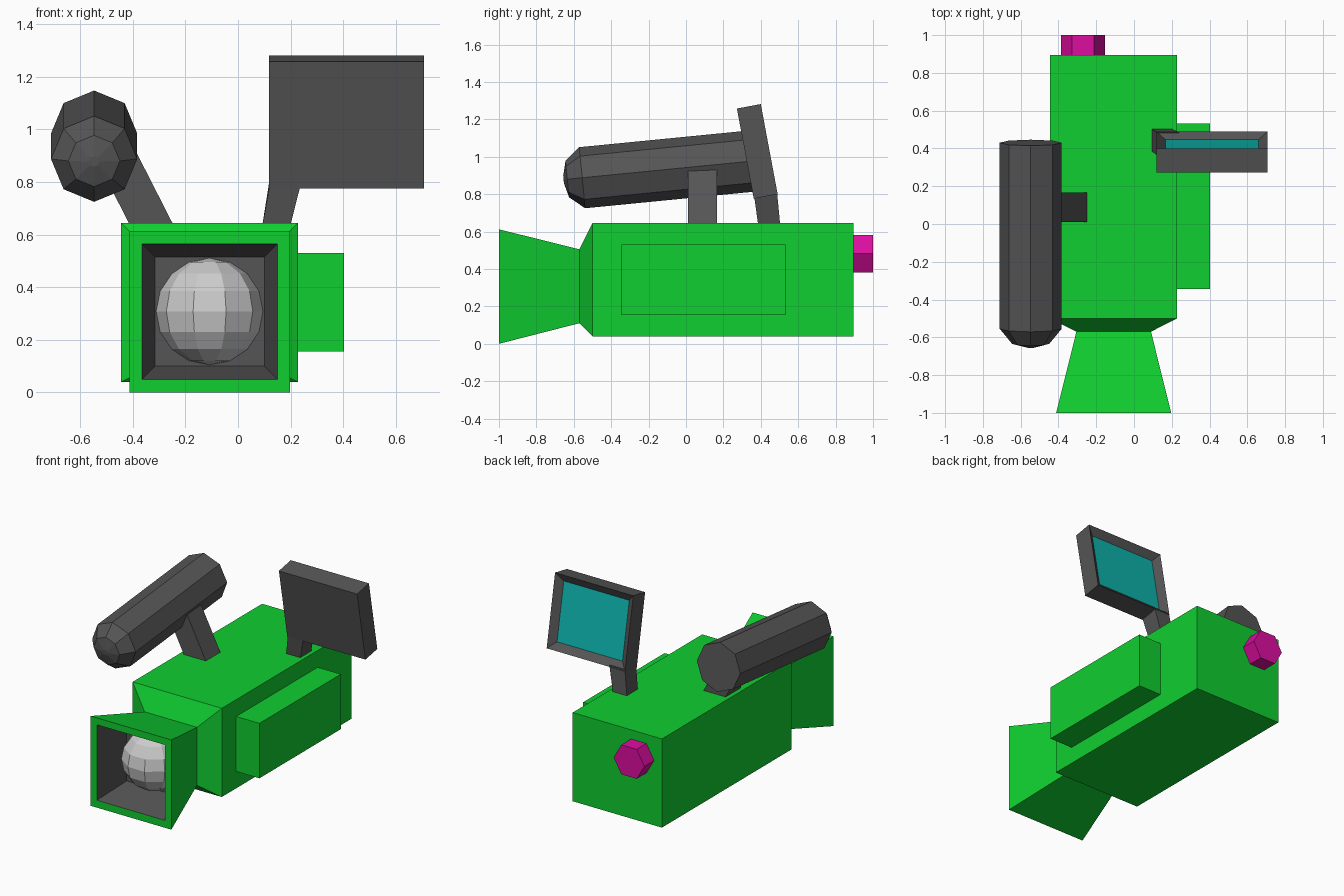
import bpy, bmesh
from math import sin, cos, pi, atan2
from mathutils import Vector, Matrix

if "Cube" in bpy.data.objects:
    bpy.data.objects.remove(bpy.data.objects["Cube"])


def material(name, rgb):
    m = bpy.data.materials.new(name)
    m.diffuse_color = (*rgb, 1)
    m.use_nodes = True
    m.node_tree.nodes["Principled BSDF"].inputs["Base Color"].default_value = m.diffuse_color
    return m


GREEN = material("green", (0.005, 0.62, 0.03))
DARK = material("dark_grey", (0.09, 0.09, 0.09))
TEAL = material("teal", (0.004, 0.45, 0.41))
MAGENTA = material("magenta", (0.72, 0.004, 0.35))


def loft(name, rings, mats, band_mats=None):
    """Join equal-sized rings with quads and cap both ends.
    band_mats: material index for each band, then for the last cap."""
    bm = bmesh.new()
    vs = [[bm.verts.new(p) for p in r] for r in rings]
    n = len(rings[0])
    band_mats = band_mats or [0] * len(rings)
    bm.faces.new(vs[0])
    for a, b, mi in zip(vs, vs[1:], band_mats):
        for i in range(n):
            j = (i + 1) % n
            bm.faces.new((a[i], a[j], b[j], b[i])).material_index = mi
    bm.faces.new(vs[-1]).material_index = band_mats[-1]
    bmesh.ops.recalc_face_normals(bm, faces=bm.faces)
    me = bpy.data.meshes.new(name)
    bm.to_mesh(me)
    bm.free()
    for m in mats:
        me.materials.append(m)
    ob = bpy.data.objects.new(name, me)
    bpy.context.collection.objects.link(ob)
    return ob


def rect_xz(y, x0, x1, z0, z1):
    return [(x0, y, z0), (x1, y, z0), (x1, y, z1), (x0, y, z1)]


def rect_xy(z, x0, x1, y0, y1):
    return [(x0, y0, z), (x1, y0, z), (x1, y1, z), (x0, y1, z)]


def polygon(n, r, y, phase=0):
    return [(r * cos(phase + 2 * pi * i / n), y, r * sin(phase + 2 * pi * i / n))
            for i in range(n)]


# Camera body, pinched neck, flared hood and dark recess
loft("body_and_hood", [
    rect_xz(0.895, -0.445, 0.228, 0.04, 0.645),
    rect_xz(-0.50, -0.445, 0.228, 0.04, 0.645),
    rect_xz(-0.57, -0.305, 0.09, 0.11, 0.505),
    rect_xz(-1.00, -0.412, 0.197, 0.0, 0.612),
    rect_xz(-1.00, -0.365, 0.15, 0.05, 0.565),
    rect_xz(-0.75, -0.315, 0.10, 0.10, 0.515),
], [GREEN, DARK], [0, 0, 0, 0, 1, 1])

# Lens ball
bpy.ops.mesh.primitive_uv_sphere_add(segments=10, ring_count=8, radius=0.203,
                                     location=(-0.108, -0.75, 0.308))
lens = bpy.context.object
lens.name = "lens"
lens.data.transform(Matrix.Rotation(pi / 2, 4, 'Z'))

# Side panel
loft("side_panel", [rect_xz(-0.345, 0.2, 0.403, 0.155, 0.53),
                    rect_xz(0.533, 0.2, 0.403, 0.155, 0.53)], [GREEN])

# Rear hexagonal button
button = loft("rear_button", [polygon(6, 0.116, -0.02), polygon(6, 0.116, 0.105)], [MAGENTA])
button.location = (-0.27, 0.895, 0.482)

# Octagonal microphone with domed front, tilted upwards to the rear
mic = loft("microphone", [polygon(8, 0.164, 0.99), polygon(8, 0.164, 0),
                          polygon(8, 0.098, -0.08), polygon(8, 0.02, -0.1)], [DARK])
mic.location = (-0.547, -0.555, 0.888)
mic.rotation_euler = (atan2(0.098, 1), 0, 0)

# Slanted microphone bracket
loft("microphone_bracket", [rect_xy(0.62, -0.403, -0.237, 0.01, 0.167),
                            rect_xy(0.93, -0.56, -0.395, 0.01, 0.167)], [DARK])

# Tilted screen with sloped frame around the display
up, out = Vector((0, -0.184, 0.983)), Vector((0, 0.983, 0.184))
base = Vector((0, 0.49, 0.80))


def screen_ring(depth, inset):
    corners = ((0.118 + inset, inset), (0.708 - inset, inset),
               (0.708 - inset, 0.49 - inset), (0.118 + inset, 0.49 - inset))
    return [base + Vector((x, 0, 0)) + up * v + out * depth for x, v in corners]


loft("flip_screen", [screen_ring(-0.13, 0), screen_ring(0, 0), screen_ring(-0.035, 0.048)],
     [DARK, TEAL], [0, 0, 1])

# Screen leg
loft("screen_leg", [rect_xy(0.62, 0.09, 0.195, 0.388, 0.505),
                    [(0.12, 0.365, 0.785), (0.237, 0.365, 0.785),
                     (0.237, 0.487, 0.81), (0.12, 0.487, 0.81)]], [DARK])
